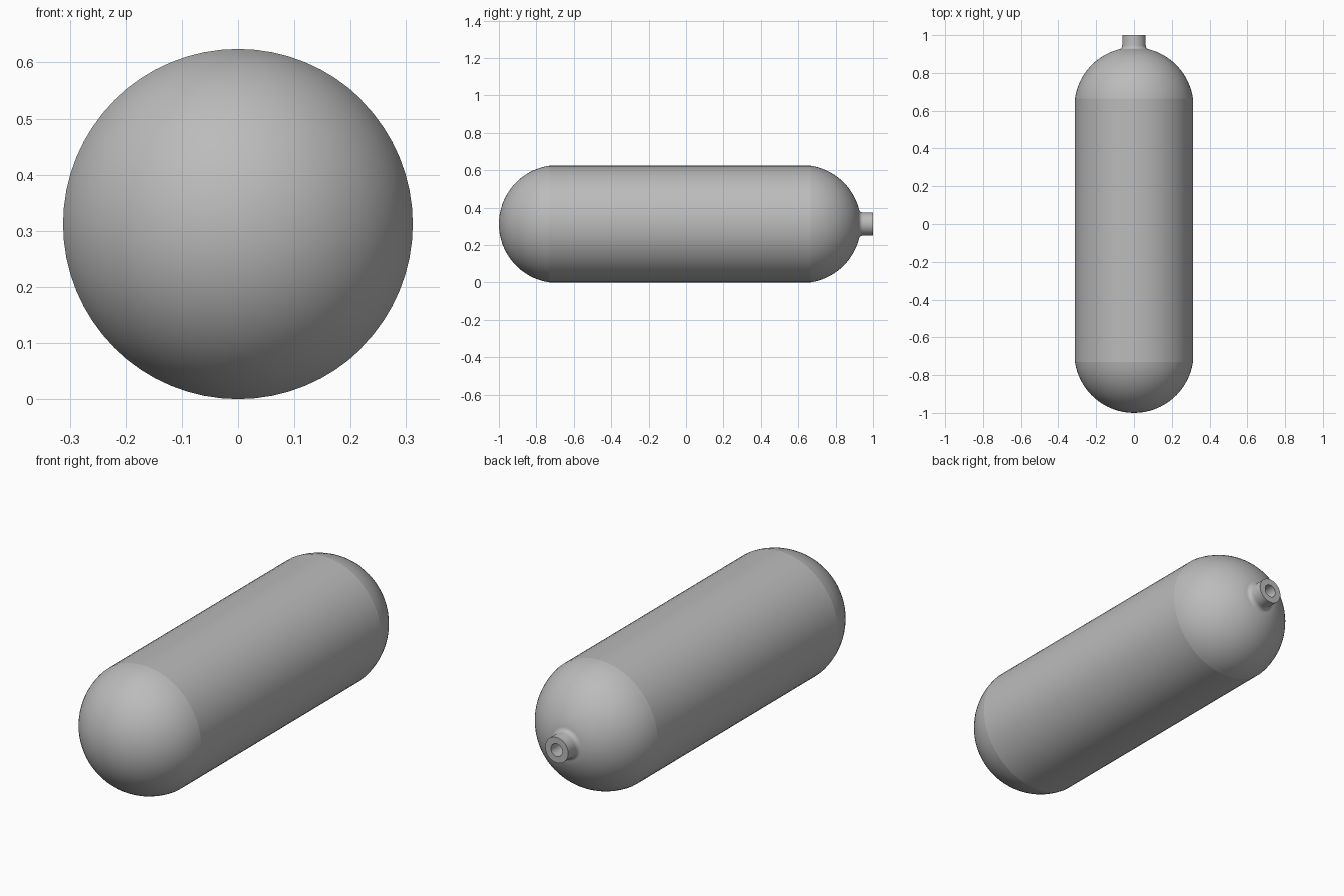
import bpy, bmesh, math
from mathutils import Matrix, Vector

cube = bpy.data.objects.get("Cube")
if cube:
    bpy.data.objects.remove(cube, do_unlink=True)

RADIUS, DOME, SIDES = 0.312, 0.27, 64
FRONT, BACK = -0.73, 0.665        # ends of the straight barrel
NECK, BORE = 0.062, 0.031
SPHERE = (RADIUS**2 + DOME**2) / (2 * DOME)   # dome sphere radius

steel = bpy.data.materials.new("grey steel")
steel.use_nodes = True
grey = (0.5, 0.5, 0.5, 1)
steel.diffuse_color = grey
steel.node_tree.nodes["Principled BSDF"].inputs["Base Color"].default_value = grey


def dome(y, sign, inner, steps=16):
    """Profile of a shallow cap, from the barrel edge to radius inner."""
    centre = y - sign * (SPHERE - DOME)
    start, end = math.asin(RADIUS / SPHERE), math.asin(inner / SPHERE)
    angles = [start + (end - start) * i / steps for i in range(steps + 1)]
    return [(SPHERE * math.sin(a), centre + sign * SPHERE * math.cos(a)) for a in angles]


def lathe(name, profile, sharp_at):
    """Spin (radius, y) points about the lengthwise axis."""
    bm = bmesh.new()
    verts = [bm.verts.new((r, y, 0)) for r, y in profile]
    edges = [bm.edges.new(pair) for pair in zip(verts, verts[1:])]
    bmesh.ops.spin(bm, geom=verts + edges, cent=(0, 0, 0), axis=(0, 1, 0),
                   angle=math.tau, steps=SIDES, use_duplicate=False)
    bmesh.ops.remove_doubles(bm, verts=bm.verts, dist=0.0001)
    bmesh.ops.recalc_face_normals(bm, faces=bm.faces)
    bmesh.ops.transform(bm, matrix=Matrix.Translation((0, 0, RADIUS)), verts=bm.verts)
    for face in bm.faces:
        face.smooth = True
    # Crisp rings where the barrel meets the caps and at the mouth
    for edge in bm.edges:
        a, b = (v.co for v in edge.verts)
        if abs(a.y - b.y) < 0.0001:
            r = Vector((a.x, a.z - RADIUS)).length
            edge.smooth = not any(abs(r - sr) + abs(a.y - sy) < 0.001 for sr, sy in sharp_at)
    mesh = bpy.data.meshes.new(name)
    bm.to_mesh(mesh)
    bm.free()
    mesh.materials.append(steel)
    obj = bpy.data.objects.new(name, mesh)
    bpy.context.collection.objects.link(obj)
    return obj


# Front cap, barrel and back cap, then a flared neck with a blind bore
front = dome(FRONT, -1, 0)[::-1]
back = dome(BACK, 1, 0.085)
edge_y = back[-1][1]
flare = 0.023
fillet = [(NECK + flare * (1 - math.sin(a)), edge_y + flare * (1 - math.cos(a)))
          for a in (math.radians(15 * i) for i in range(1, 7))]
neck = [(NECK, 1), (BORE, 1), (BORE, 0.8), (0, 0.8)]
rings = [(RADIUS, FRONT), (RADIUS, BACK), (NECK, 1), (BORE, 1), (BORE, 0.8)]
lathe("gas_tank", front + back + fillet + neck, rings)
